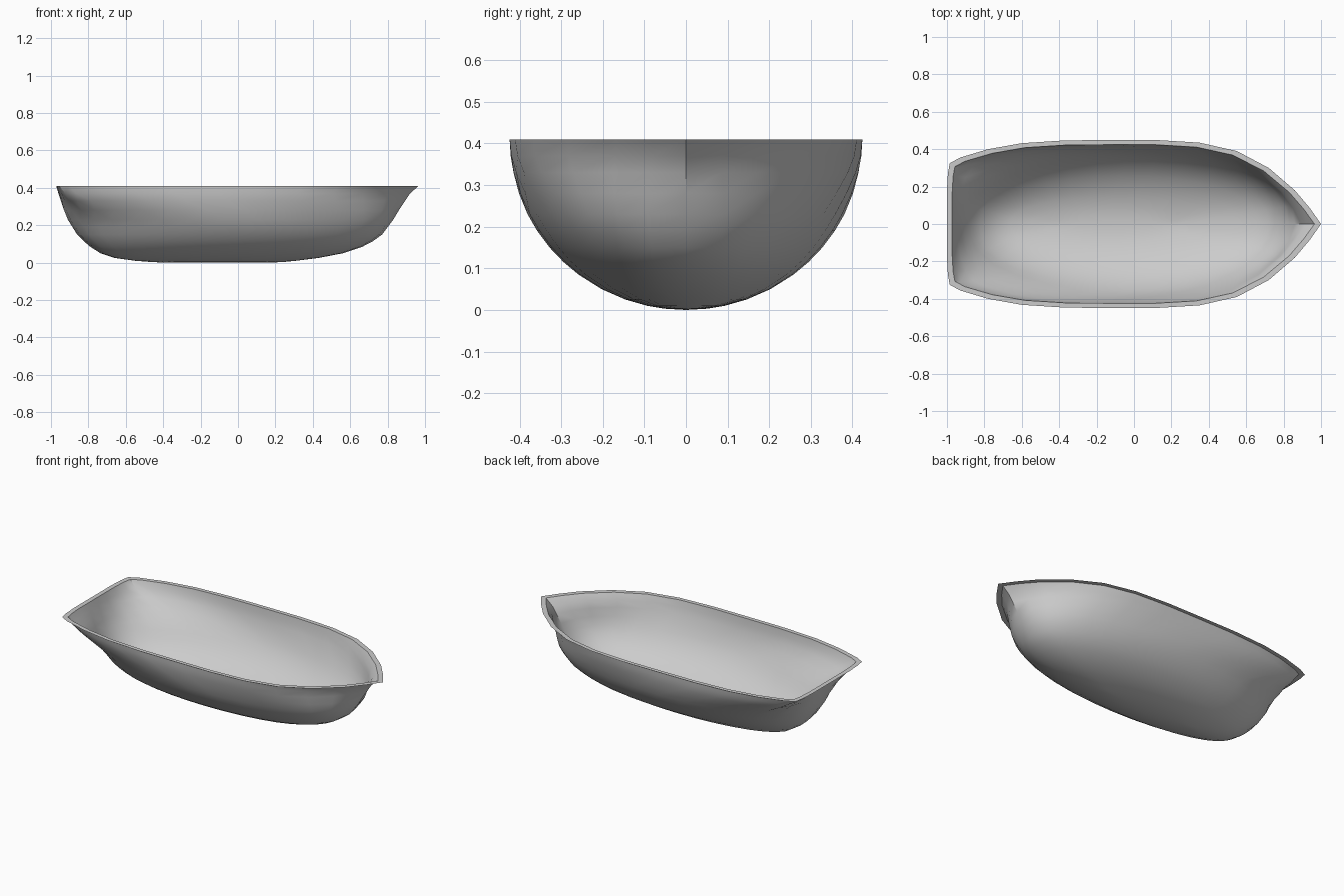
import bpy, bmesh, math

if "Cube" in bpy.data.objects:
    bpy.data.objects.remove(bpy.data.objects["Cube"])

TOP = 0.41
# Half outline of the rim, stern centre to bow tip
OUTLINE = [(-1, 0), (-1, .09), (-1, .18), (-.995, .27), (-.985, .325), (-.93, .355),
           (-.78, .40), (-.6, .432), (-.37, .447), (-.13, .449), (.12, .449), (.35, .435),
           (.55, .39), (.72, .30), (.86, .18), (.94, .085), (1, 0)]
# Keel profile: height, stern x, bow x
KEEL = [(.41, -.972, .965), (.37, -.96, .92), (.33, -.947, .893), (.28, -.93, .86),
        (.23, -.91, .83), (.19, -.885, .80), (.15, -.86, .77), (.115, -.825, .722),
        (.085, -.79, .665), (.05, -.735, .56), (.025, -.66, .43), (.01, -.55, .31),
        (.003, -.46, .24), (0, -.38, .15)]
N = len(OUTLINE)


def half_ring(z, xs, xb):
    # Angular boat outline at the rim fading to a rounded outline lower down
    d = (TOP - z) / TOP
    width = .424 * math.sqrt(max(0, 1 - d * d))
    f = min(1, d / .55)
    f = f * f * (3 - 2 * f)
    pts = []
    for k, (x, y) in enumerate(OUTLINE):
        a = math.pi * k / (N - 1)
        ex, ey = -math.cos(a), max(0, math.sin(a)) ** .85
        px = x + (ex - x) * f
        py = (y / .449) * (1 - f) + ey * f
        if k in (0, N - 1):
            py = 0
        pts.append(((xs + xb) / 2 + (xb - xs) / 2 * px, py * width, z))
    return pts


def closed(half):
    return half + [(x, -y, z) for x, y, z in half[-2:0:-1]]


# Hull shell with its flat outward rim
rings = [closed([(x, y, TOP) for x, y in OUTLINE])]
rings += [closed(half_ring(*row)) for row in KEEL]
bm = bmesh.new()
grid = [[bm.verts.new(p) for p in r] for r in rings]
count = len(rings[0])
for a, b in zip(grid, grid[1:]):
    for i in range(count):
        j = (i + 1) % count
        bm.faces.new((a[i], a[j], b[j], b[i]))
bmesh.ops.remove_doubles(bm, verts=bm.verts, dist=1e-4)
bmesh.ops.recalc_face_normals(bm, faces=bm.faces)
mesh = bpy.data.meshes.new("boat_hull")
bm.to_mesh(mesh)
bm.free()
hull = bpy.data.objects.new("boat_hull", mesh)
bpy.context.collection.objects.link(hull)
bpy.context.view_layer.objects.active = hull
hull.select_set(True)
bpy.ops.object.shade_smooth_by_angle(angle=math.radians(40))
